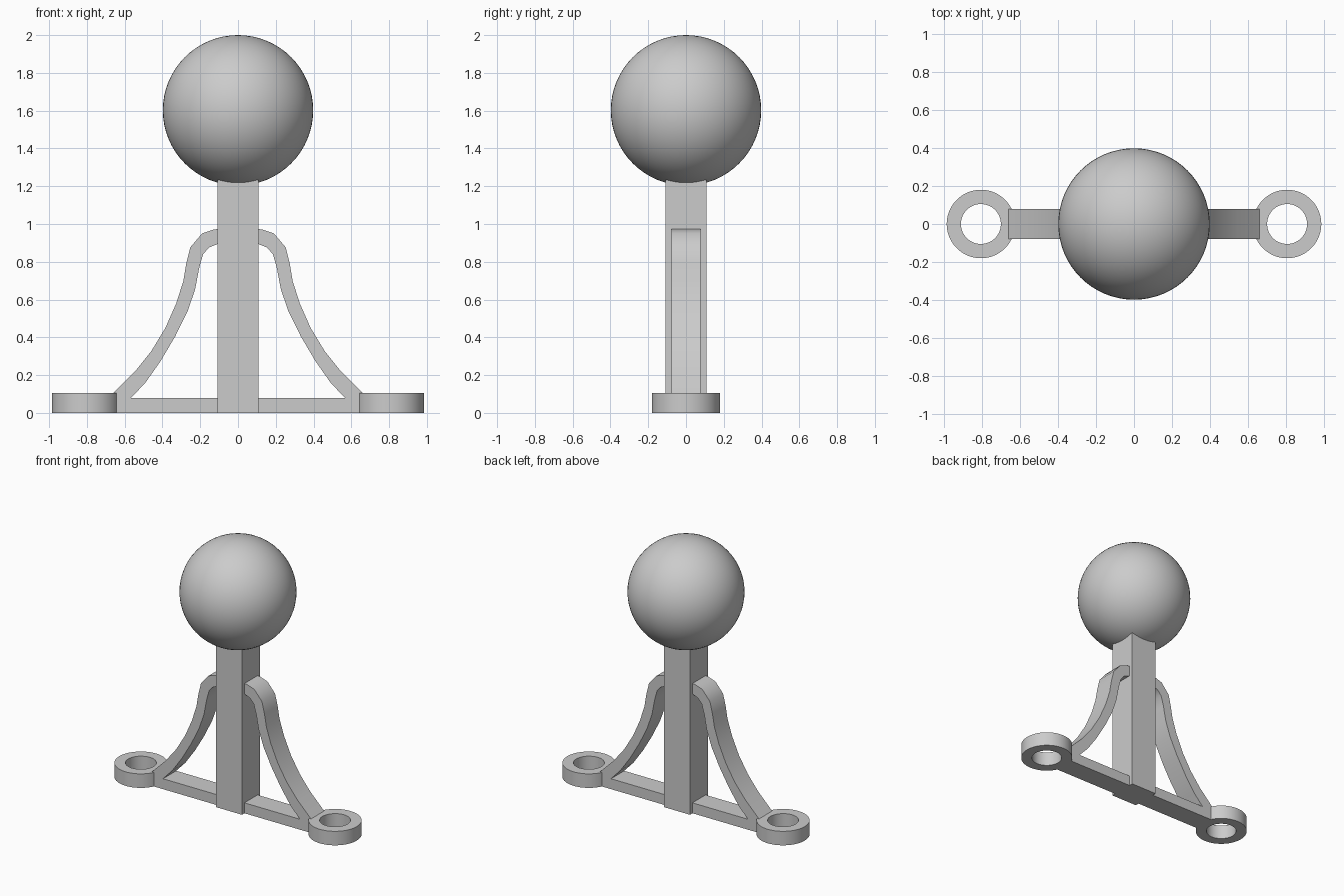
import bpy
import bmesh
from math import cos, sin, tau

default_cube = bpy.data.objects.get("Cube")
if default_cube:
    bpy.data.objects.remove(default_cube, do_unlink=True)

# One plain grey for everything
GREY = (0.6, 0.6, 0.6, 1)
grey = bpy.data.materials.new("plain_grey")
grey.use_nodes = True
grey.diffuse_color = GREY
grey.node_tree.nodes["Principled BSDF"].inputs["Base Color"].default_value = GREY


def make_object(name, bm, smooth=False):
    bmesh.ops.recalc_face_normals(bm, faces=bm.faces)
    mesh = bpy.data.meshes.new(name)
    bm.to_mesh(mesh)
    bm.free()
    mesh.materials.append(grey)
    obj = bpy.data.objects.new(name, mesh)
    bpy.context.collection.objects.link(obj)
    if smooth:
        bpy.ops.object.select_all(action="DESELECT")
        obj.select_set(True)
        bpy.context.view_layer.objects.active = obj
        bpy.ops.object.shade_smooth_by_angle(angle=0.6)
    return obj


def box(name, half_x, half_y, height):
    bm = bmesh.new()
    bmesh.ops.create_cube(bm, size=1)
    for v in bm.verts:
        v.co = (v.co.x * 2 * half_x, v.co.y * 2 * half_y, (v.co.z + 0.5) * height)
    return make_object(name, bm)


def ring(name, x, outer, inner, height, sides=64):
    bm = bmesh.new()
    section = [(inner, 0), (outer, 0), (outer, height), (inner, height)]
    loops = [[bm.verts.new((x + r * cos(tau * i / sides), r * sin(tau * i / sides), z))
              for r, z in section] for i in range(sides)]
    for i, a in enumerate(loops):
        b = loops[(i + 1) % sides]
        for j in range(4):
            k = (j + 1) % 4
            bm.faces.new((a[j], b[j], b[k], a[k]))
    return make_object(name, bm, smooth=True)


def brace(name, side, outer, inner, half_y):
    """Curved strip between two edge lines in the xz plane, given thickness along y."""
    bm = bmesh.new()
    loops = [[bm.verts.new((side * x, y, z)) for (x, z), y in
              ((o, -half_y), (o, half_y), (i, half_y), (i, -half_y))]
             for o, i in zip(outer, inner)]
    for a, b in zip(loops, loops[1:]):
        for j in range(4):
            k = (j + 1) % 4
            bm.faces.new((a[j], b[j], b[k], a[k]))
    bm.faces.new(loops[0])
    bm.faces.new(loops[-1])
    return make_object(name, bm, smooth=True)


# Ball on top
bm = bmesh.new()
bmesh.ops.create_uvsphere(bm, u_segments=64, v_segments=32, radius=0.398)
bmesh.ops.translate(bm, verts=bm.verts, vec=(0, 0, 1.602))
make_object("ball", bm, smooth=True)

# Square post and base bar
box("post", 0.108, 0.108, 1.32)
box("base_bar", 0.66, 0.078, 0.078)

# Braces and mounting rings, one of each per side
OUTER = [(0.09, 0.973), (0.125, 0.972), (0.19, 0.95), (0.253, 0.876), (0.274, 0.79), (0.29, 0.696),
         (0.327, 0.58), (0.385, 0.449), (0.459, 0.327), (0.543, 0.222), (0.66, 0.105), (0.66, 0.02)]
INNER = [(0.09, 0.895), (0.11, 0.893), (0.153, 0.876), (0.185, 0.84), (0.206, 0.765), (0.227, 0.654),
         (0.266, 0.54), (0.332, 0.406), (0.41, 0.274), (0.49, 0.16), (0.572, 0.073), (0.60, 0.02)]
for label, side in (("left", 1), ("right", -1)):
    brace(label + "_brace", side, OUTER, INNER, 0.078)
    ring(label + "_mounting_ring", side * 0.805, 0.18, 0.105, 0.105)
